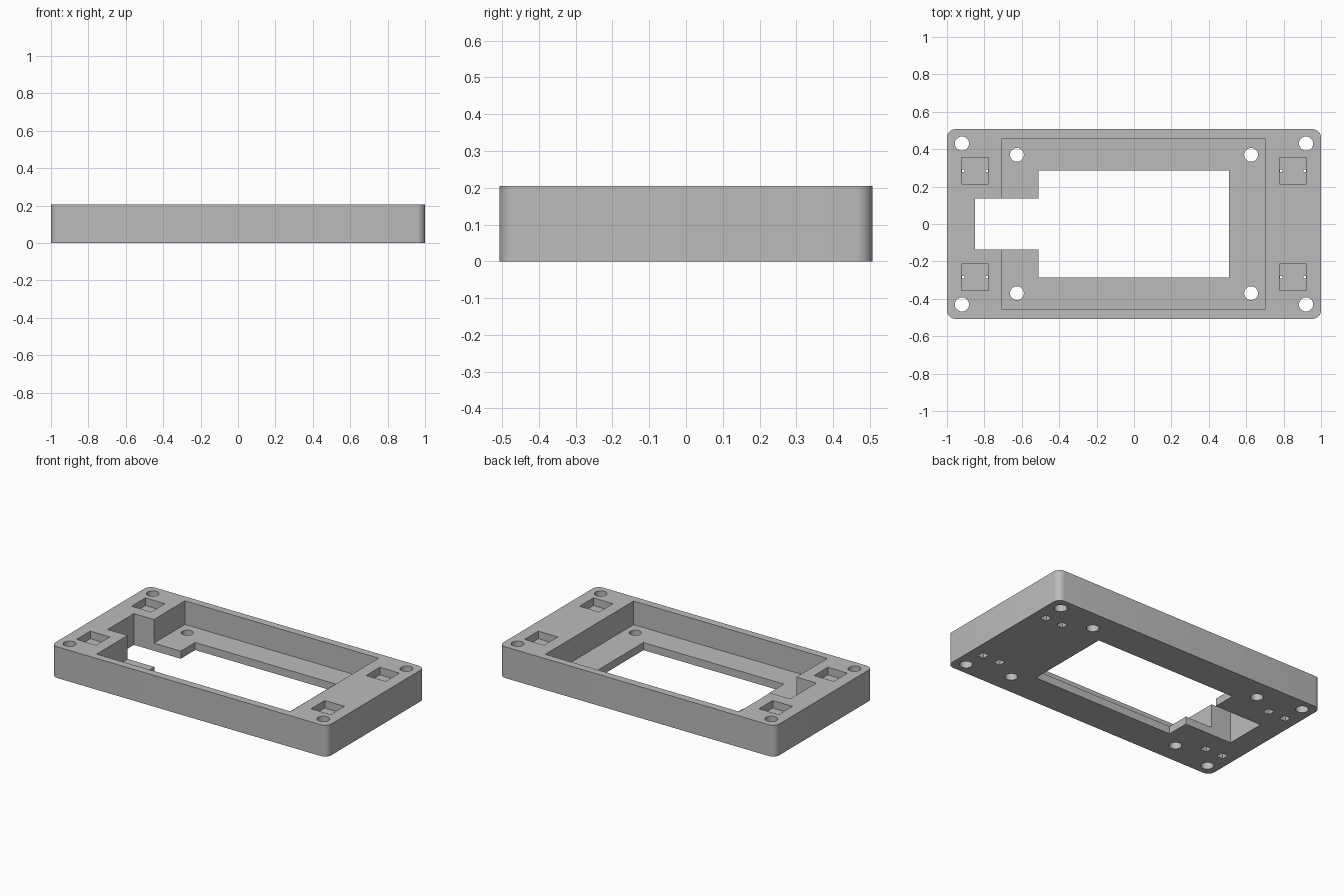
import bpy, bmesh, math

cube = bpy.data.objects.get("Cube")
if cube:
    bpy.data.objects.remove(cube, do_unlink=True)

W, D, H = 1.0, 0.507, 0.205   # half width, half depth, height
FLOOR = 0.05                  # thickness of the pocket floor
CLEAR = 0.1                   # how far cutters overshoot

grey = bpy.data.materials.new("plain grey")
grey.use_nodes = True
grey.diffuse_color = (0.5, 0.5, 0.5, 1)
grey.node_tree.nodes["Principled BSDF"].inputs["Base Color"].default_value = (0.5, 0.5, 0.5, 1)


def prism(name, outline, z0, z1):
    """Upright solid from a counter-clockwise outline."""
    mesh = bpy.data.meshes.new(name)
    bm = bmesh.new()
    base = bm.faces.new([bm.verts.new((x, y, z0)) for x, y in outline])
    top = bmesh.ops.extrude_face_region(bm, geom=[base])["geom"]
    verts = [g for g in top if isinstance(g, bmesh.types.BMVert)]
    bmesh.ops.translate(bm, verts=verts, vec=(0, 0, z1 - z0))
    bmesh.ops.recalc_face_normals(bm, faces=bm.faces)
    bm.to_mesh(mesh)
    bm.free()
    obj = bpy.data.objects.new(name, mesh)
    bpy.context.collection.objects.link(obj)
    return obj


def rect(x0, x1, y0, y1):
    return [(x0, y0), (x1, y0), (x1, y1), (x0, y1)]


def square(x, y, half):
    return rect(x - half, x + half, y - half, y + half)


def arc(x, y, r, start, sweep, steps):
    angles = [start + sweep * i / steps for i in range(steps + 1)]
    return [(x + r * math.cos(a), y + r * math.sin(a)) for a in angles]


def circle(x, y, r):
    return arc(x, y, r, 0, math.tau, 32)[:-1]


def cut(outline, z0=-CLEAR, z1=H + CLEAR):
    """Subtract a prism from the frame."""
    cutter = prism("cutter", outline, z0, z1)
    cutter.hide_render = True
    mod = frame.modifiers.new("cut", 'BOOLEAN')
    mod.operation = 'DIFFERENCE'
    mod.solver = 'EXACT'
    mod.object = cutter
    bpy.ops.object.modifier_apply(modifier=mod.name)
    bpy.data.objects.remove(cutter, do_unlink=True)


# Rounded rectangular body
R = 0.045
body = []
for i, (sx, sy) in enumerate([(1, 1), (-1, 1), (-1, -1), (1, -1)]):
    body += arc(sx * (W - R), sy * (D - R), R, i * math.pi / 2, math.pi / 2, 8)
frame = prism("mounting_frame", body, 0, H)
frame.data.materials.append(grey)
bpy.context.view_layer.objects.active = frame
frame.select_set(True)

# Main pocket, through window and side cable slot
cut(rect(-0.705, 0.70, -0.457, 0.457), z0=FLOOR)
cut(rect(-0.51, 0.508, -0.285, 0.285))
cut(rect(-0.85, -0.45, -0.136, 0.136))

for sx in (-1, 1):
    for sy in (-1, 1):
        # Screw holes at the corners and in the pocket floor
        cut(circle(sx * 0.92, sy * 0.43, 0.038))
        cut(circle(sx * 0.626, sy * 0.37, 0.037))
        # Shallow square recess on top, with two sockets from below
        px, py = sx * 0.85, sy * 0.285
        cut(square(px, py, 0.071), z0=H - 0.05)
        for side in (-1, 1):
            cut(square(px + side * 0.062, py, 0.023), z1=0.13)
            cut(square(px + side * 0.063, py, 0.007), z0=0.1)

# Smooth rounded corners and holes, crisp edges elsewhere
bpy.ops.object.shade_smooth_by_angle(angle=math.radians(30))
